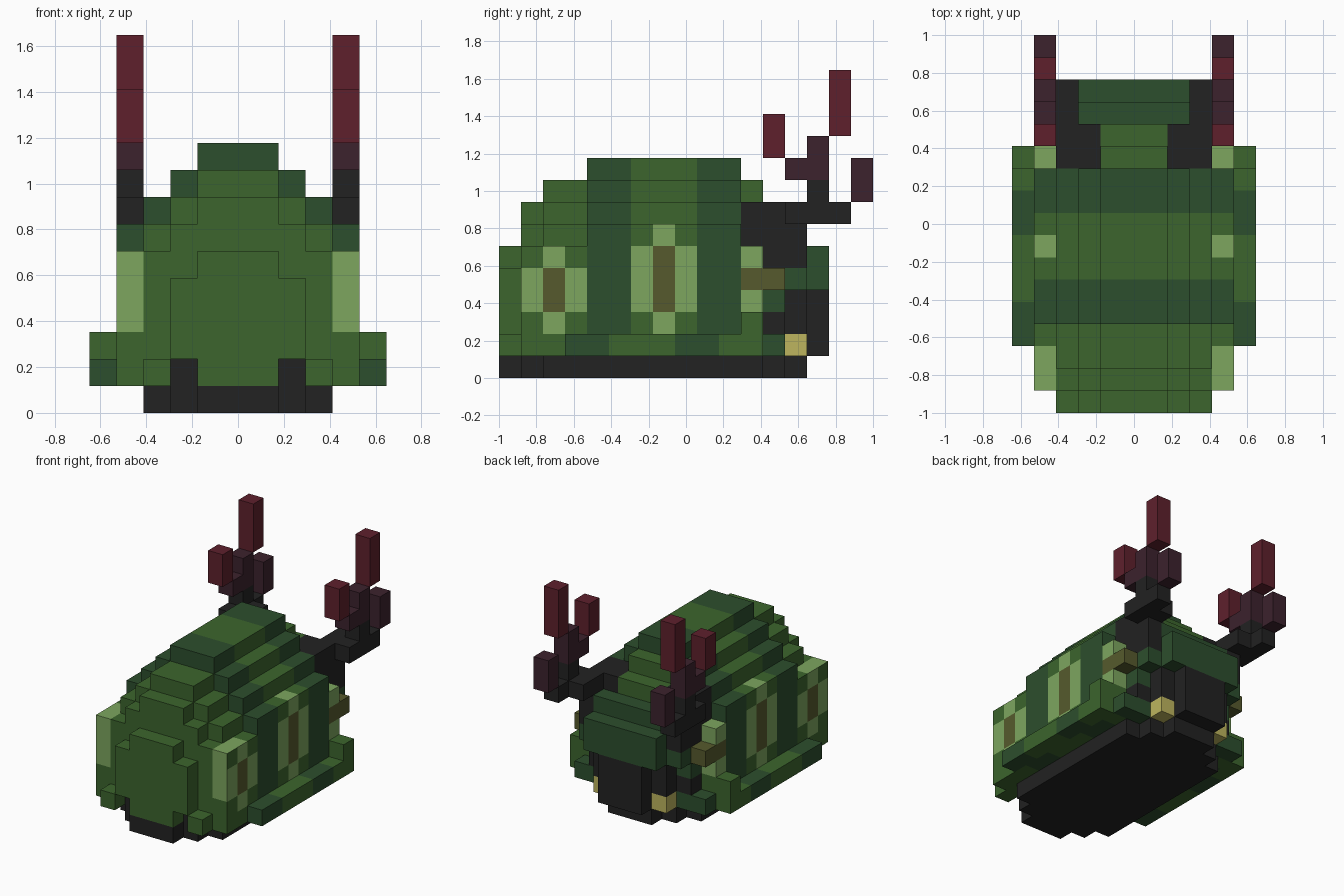
import bpy
import bmesh
from mathutils import Vector

cube = bpy.data.objects.get("Cube")
if cube:
    bpy.data.objects.remove(cube, do_unlink=True)

U = 2 / 17  # edge of one block
COLORS = {
    "moss_green": "3c652d", "dark_green": "2c4e2d", "pale_green": "7da65f",
    "olive_brown": "565a2d", "charcoal": "222222", "deep_red": "5e202c",
    "plum": "3c222d", "yellow": "bdb55e",
}
NAMES = list(COLORS)
MOSS, DARK, PALE, OLIVE, COAL, RED, PLUM, YELLOW = range(len(NAMES))


def linear(pair):
    c = int(pair, 16) / 255
    return c / 12.92 if c < 0.04045 else ((c + 0.055) / 1.055) ** 2.4


def make_material(name, code):
    mat = bpy.data.materials.new(name)
    mat.use_nodes = True
    rgba = [linear(code[n:n + 2]) for n in (0, 2, 4)] + [1]
    mat.diffuse_color = rgba
    bsdf = mat.node_tree.nodes["Principled BSDF"]
    bsdf.inputs["Base Color"].default_value = rgba
    bsdf.inputs["Roughness"].default_value = 0.9
    return mat


MATERIALS = [make_material(n, c) for n, c in COLORS.items()]
cells = {}  # block position -> (part, colour or None for the shell rule)


def fill(part, color, xs, ys, zs):
    """Fill a range of blocks (inclusive), mirrored to both sides."""
    for i in range(xs[0], xs[1] + 1):
        for j in range(ys[0], ys[1] + 1):
            for k in range(zs[0], zs[1] + 1):
                for side in (i, -i):
                    cells[side, j, k] = (part, color)


# Domed shell and head: half-widths from the skirt upward, for each slice
SLICES = [
    ((0, 0), [1, 2, 2, 2, 1]),
    ((1, 1), [4, 4, 4, 4, 4, 2, 1]),
    ((2, 2), [4, 4, 4, 4, 4, 3, 2, 1]),
    ((3, 3), [5, 4, 4, 4, 4, 3, 2, 1]),
    ((4, 10), [5, 4, 4, 4, 4, 4, 3, 2, 1]),
    ((11, 11), [5, 5, 4, 4, 4, 2, 1, 1]),
    ((12, 12), [4, 3, 3, 4, 3, 2, 1]),
    ((13, 13), [1, 2, 2, 3, 2, 2]),
    ((14, 14), [1, 1, 1, 2, 2]),
]
for span, widths in SLICES:
    part = "shell" if span[0] < 12 else "head"
    for k, w in enumerate(widths, 1):
        fill(part, None, (0, w), span, (k, k))
fill("front_foot", MOSS, (3, 3), (0, 0), (1, 1))

# Flat underside
for span, w in [((0, 0), 1), ((1, 1), 2), ((2, 11), 3), ((12, 12), 2), ((13, 13), 1)]:
    fill("underside", COAL, (0, w), span, (0, 0))
fill("underside", COAL, (2, 2), (1, 1), (1, 1))

# Dark muzzle and eyes
fill("muzzle", COAL, (0, 1), (14, 14), (1, 3))
fill("muzzle", COAL, (0, 2), (13, 13), (2, 3))
fill("muzzle", COAL, (3, 3), (12, 12), (2, 2))
fill("eyes", YELLOW, (2, 2), (13, 13), (1, 1))

# Horn sockets, stems and branches
fill("horn_stems", COAL, (3, 3), (12, 13), (5, 5))
fill("horn_stems", COAL, (3, 3), (11, 13), (6, 6))
fill("horn_stems", COAL, (2, 3), (11, 12), (7, 7))
fill("horn_stems", COAL, (3, 3), (13, 14), (7, 7))
fill("horn_stems", COAL, (4, 4), (13, 15), (7, 7))
fill("horn_stems", COAL, (4, 4), (14, 14), (8, 8))
fill("horn_branches", PLUM, (4, 4), (13, 14), (9, 9))
fill("horn_branches", PLUM, (4, 4), (14, 14), (10, 10))
fill("horn_branches", PLUM, (4, 4), (16, 16), (8, 9))
fill("horn_tips", RED, (4, 4), (12, 12), (10, 11))
fill("horn_tips", RED, (4, 4), (15, 15), (11, 13))


def shell_color(i, j, k, normal):
    """Striped shell with pale, olive-centred spots along the flanks."""
    i = abs(i)
    if i == 5:  # skirt
        return DARK if k == 1 and j in (3, 4, 8, 9) else MOSS
    if i == 4:
        # front spot
        if j == 2 and k in (3, 4) and normal[0]:
            return OLIVE
        if (j in (1, 2, 3) and k in (3, 4)) or (j == 2 and k in (2, 5)):
            return PALE
        if j == 1 and k == 5 and not normal[0]:
            return PALE
        # middle spot
        if j == 7 and 3 <= k <= 5:
            return OLIVE
        if (j in (6, 8) and 3 <= k <= 5) or (j == 7 and k in (2, 6)):
            return PALE
        # rear spot
        if j in (11, 12) and k == 4:
            return OLIVE
        if j == 11 and k in (3, 5):
            return PALE
    if j in (4, 5, 9, 10):
        return DARK
    if j >= 12 and k < 7:
        return DARK
    return MOSS


def build_part(part):
    """Turn the blocks of a part into one mesh of its outer faces."""
    bm = bmesh.new()
    own = {c: v[1] for c, v in cells.items() if v[0] == part}
    for (i, j, k), color in own.items():
        center = Vector((i, j - 8, k + 0.5))
        for axis in range(3):
            for sign in (-1, 1):
                normal = [0, 0, 0]
                normal[axis] = sign
                if (i + normal[0], j + normal[1], k + normal[2]) in cells:
                    continue
                n = Vector(normal)
                a = Vector([axis == 1, axis == 2, axis == 0])
                b = n.cross(a)
                corners = [center + (n + s * a + t * b) / 2
                           for s, t in ((-1, -1), (1, -1), (1, 1), (-1, 1))]
                face = bm.faces.new([bm.verts.new(p * U) for p in corners])
                face.material_index = (shell_color(i, j, k, normal)
                                       if color is None else color)
    bmesh.ops.remove_doubles(bm, verts=bm.verts, dist=0.001)
    mesh = bpy.data.meshes.new(part)
    bm.to_mesh(mesh)
    bm.free()
    for mat in MATERIALS:
        mesh.materials.append(mat)
    bpy.context.collection.objects.link(bpy.data.objects.new(part, mesh))


for part in sorted({v[0] for v in cells.values()}):
    build_part(part)
